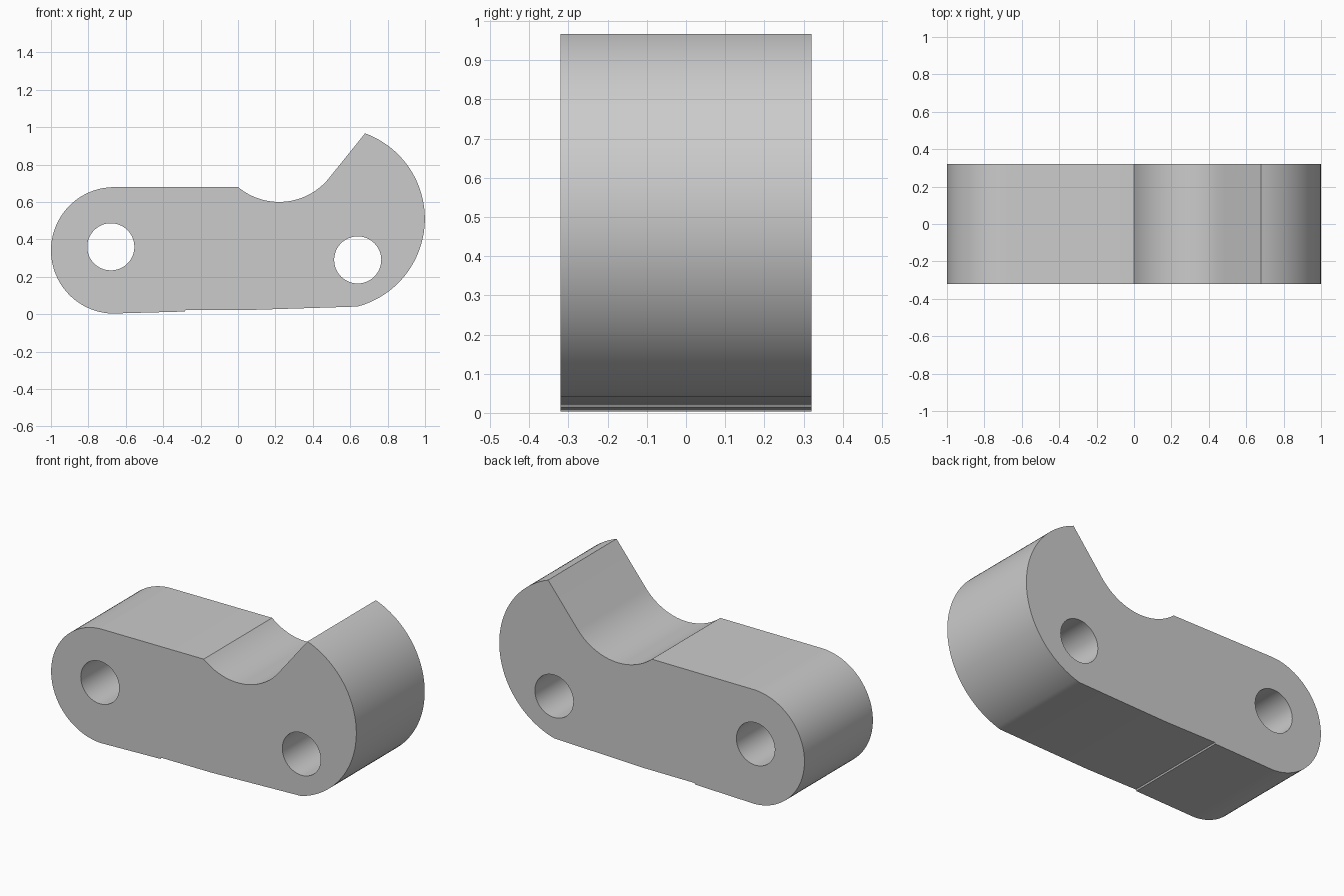
import bpy
import bmesh
from math import radians, sin, cos, pi

cube = bpy.data.objects.get("Cube")
if cube:
    bpy.data.objects.remove(cube, do_unlink=True)

HALF_WIDTH = 0.32

grey = bpy.data.materials.new("light grey")
grey.use_nodes = True
colour = (0.6, 0.6, 0.6, 1)
grey.diffuse_color = colour
grey.node_tree.nodes["Principled BSDF"].inputs["Base Color"].default_value = colour


def arc(cx, cz, r, start, end, steps):
    """Points on a circle in the XZ plane, angles in degrees."""
    angles = [radians(start + (end - start) * i / steps) for i in range(steps + 1)]
    return [(cx + r * cos(a), cz + r * sin(a)) for a in angles]


def prism(name, profile, half):
    """Solid made by sweeping an XZ outline along Y."""
    bm = bmesh.new()
    face = bm.faces.new([bm.verts.new((x, -half, z)) for x, z in profile])
    swept = bmesh.ops.extrude_face_region(bm, geom=[face])["geom"]
    verts = [v for v in swept if isinstance(v, bmesh.types.BMVert)]
    bmesh.ops.translate(bm, verts=verts, vec=(0, 2 * half, 0))
    bmesh.ops.recalc_face_normals(bm, faces=bm.faces)
    mesh = bpy.data.meshes.new(name)
    bm.to_mesh(mesh)
    bm.free()
    mesh.materials.append(grey)
    obj = bpy.data.objects.new(name, mesh)
    bpy.context.collection.objects.link(obj)
    return obj


# Outline, counter-clockwise: rounded end, stepped underside, hook, notch
outline = arc(-0.662, 0.341, 0.338, 92, 268, 48)
outline += [(-0.285, 0.014), (-0.28, 0.022), (0.05, 0.022)]
outline += arc(0.513, 0.51, 0.486, -75, 70, 48)
outline += arc(0.22, 0.943, 0.343, -40, -130, 30)
link = prism("link_body", outline, HALF_WIDTH)

# Pin holes through the full width
for name, x, z in (("left_hole", 0.64, 0.29), ("right_hole", -0.68, 0.36)):
    cutter = prism(name, arc(x, z, 0.126, 0, 352.5, 47), HALF_WIDTH * 2)
    cutter.hide_render = True
    cut = link.modifiers.new(name, "BOOLEAN")
    cut.operation = "DIFFERENCE"
    cut.solver = "EXACT"
    cut.object = cutter
    bpy.context.view_layer.objects.active = link
    bpy.ops.object.modifier_apply(modifier=name)
    bpy.data.objects.remove(cutter, do_unlink=True)

# Smooth curved walls with crisp rims
bpy.ops.object.select_all(action="DESELECT")
link.select_set(True)
bpy.context.view_layer.objects.active = link
bpy.ops.object.shade_smooth_by_angle(angle=radians(25))
